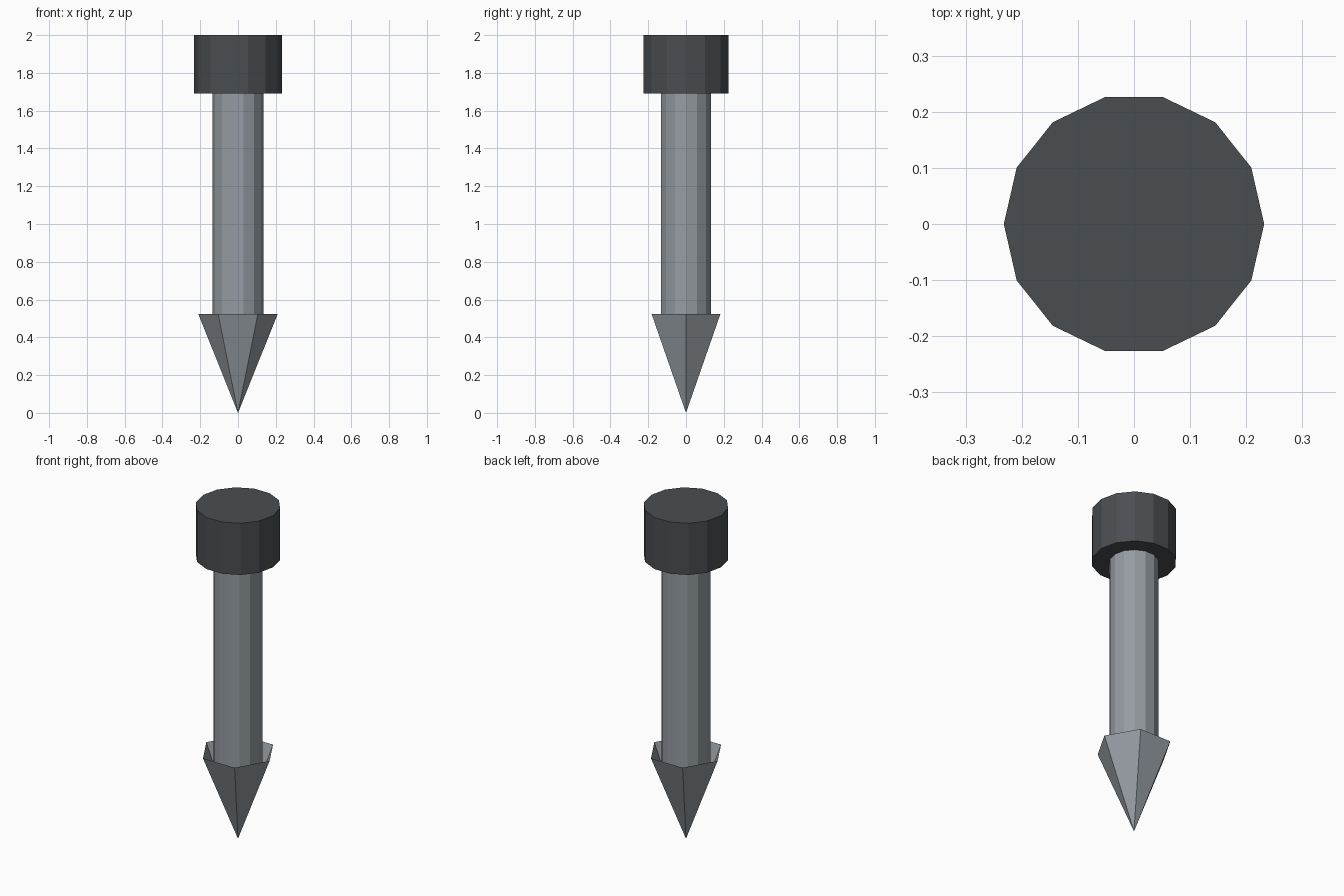
import bpy
import bmesh
from math import cos, sin, tau

cube = bpy.data.objects.get("Cube")
if cube:
    bpy.data.objects.remove(cube, do_unlink=True)


def make_material(name, color):
    mat = bpy.data.materials.new(name)
    mat.use_nodes = True
    rgba = (*color, 1.0)
    mat.diffuse_color = rgba
    mat.node_tree.nodes["Principled BSDF"].inputs["Base Color"].default_value = rgba
    return mat


def finish(name, bm, mat):
    mesh = bpy.data.meshes.new(name)
    bm.to_mesh(mesh)
    bm.free()
    mesh.materials.append(mat)
    obj = bpy.data.objects.new(name, mesh)
    bpy.context.collection.objects.link(obj)
    return obj


def ring(bm, sides, radius, z):
    # First corner lies on the x axis
    return [bm.verts.new((radius * cos(tau * i / sides),
                          radius * sin(tau * i / sides), z))
            for i in range(sides)]


def prism(name, sides, radius, bottom, top, mat):
    bm = bmesh.new()
    low = ring(bm, sides, radius, bottom)
    high = ring(bm, sides, radius, top)
    for i in range(sides):
        j = (i + 1) % sides
        bm.faces.new((low[i], low[j], high[j], high[i]))
    bm.faces.new(high)
    bm.faces.new(low[::-1])
    return finish(name, bm, mat)


def open_point(name, sides, radius, rim_z, mat):
    bm = bmesh.new()
    rim = ring(bm, sides, radius, rim_z)
    apex = bm.verts.new((0, 0, 0))
    for i in range(sides):
        bm.faces.new((apex, rim[(i + 1) % sides], rim[i]))
    return finish(name, bm, mat)


steel = make_material("grey steel", (0.30, 0.335, 0.36))
dark = make_material("dark grey", (0.068, 0.076, 0.083))

# Head, shaft running down into the tip, and hollow six-sided tip
prism("head", 14, 0.232, 1.69, 2.0, dark)
prism("shaft", 14, 0.135, 0.40, 1.70, steel)
open_point("tip", 6, 0.21, 0.523, steel)
